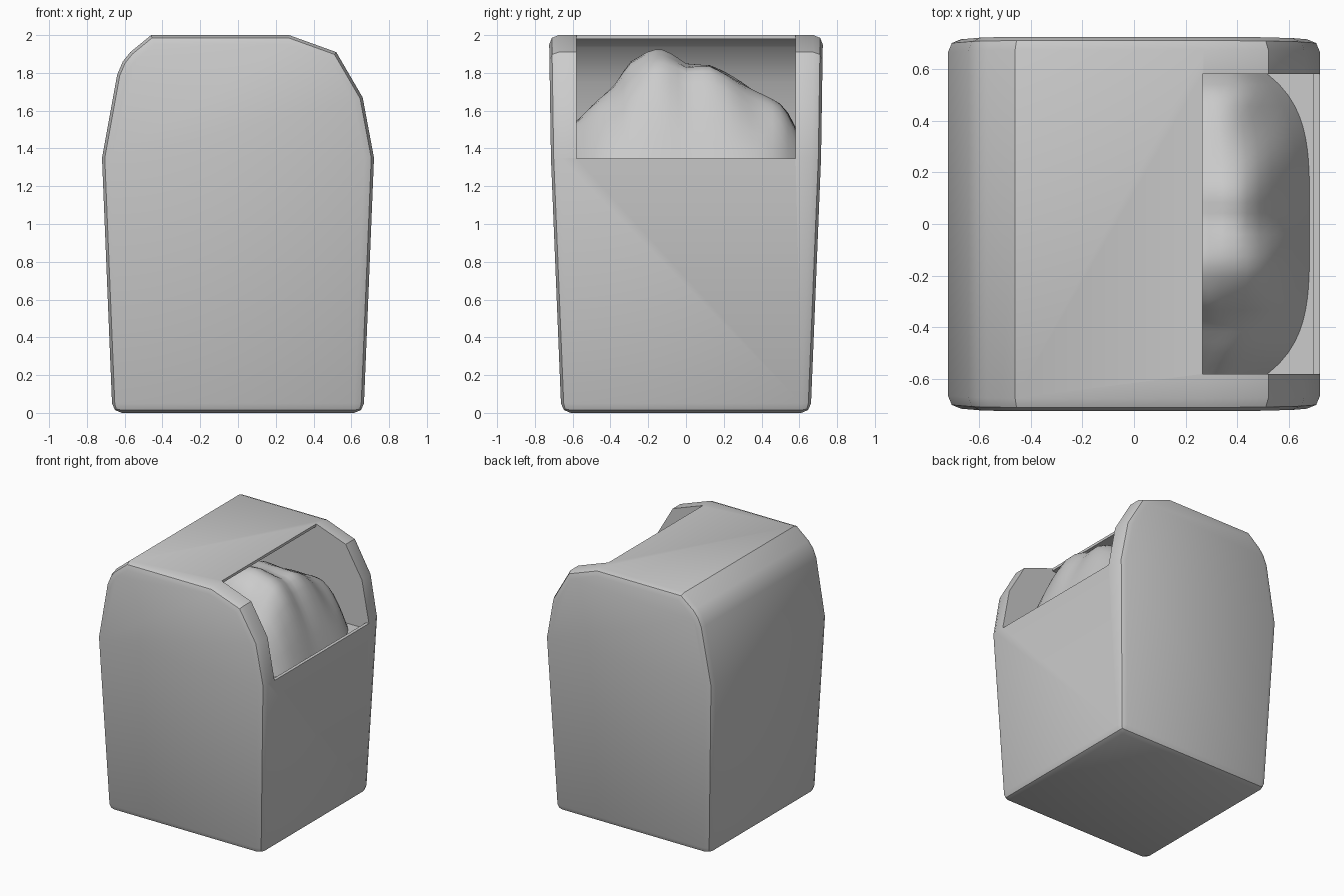
import bpy, bmesh
from mathutils import Vector, noise

if "Cube" in bpy.data.objects:
    bpy.data.objects.remove(bpy.data.objects["Cube"])


def prism(name, profile, half_y):
    """Extrude an x-z profile symmetrically along y."""
    bm = bmesh.new()
    face = bm.faces.new([bm.verts.new((x, -half_y, z)) for x, z in profile])
    ext = bmesh.ops.extrude_face_region(bm, geom=[face])
    for v in ext["geom"]:
        if isinstance(v, bmesh.types.BMVert):
            v.co.y = half_y
    bmesh.ops.recalc_face_normals(bm, faces=bm.faces)
    return bm, name


def to_object(bm, name):
    me = bpy.data.meshes.new(name)
    bm.to_mesh(me)
    bm.free()
    ob = bpy.data.objects.new(name, me)
    bpy.context.collection.objects.link(ob)
    return ob


def activate(ob):
    bpy.ops.object.select_all(action="DESELECT")
    ob.select_set(True)
    bpy.context.view_layer.objects.active = ob


# Bin body: rounded-top profile, slightly tapered toward the base
outline = [(-.665, 0), (.665, 0), (.72, 1.35), (.66, 1.67), (.52, 1.91),
           (.27, 2), (-.46, 2), (-.57, 1.91), (-.61, 1.86), (-.64, 1.79),
           (-.72, 1.35)]
bm, name = prism("bin_body", outline, .72)
bmesh.ops.bisect_plane(bm, geom=bm.verts[:] + bm.edges[:] + bm.faces[:],
                       plane_co=(0, 0, 1.35), plane_no=(0, 0, 1), dist=1e-4)
for v in bm.verts:
    half = .66 + .055 * v.co.z / 1.35 if v.co.z < 1.36 else .715 + .01 * (v.co.z - 1.35) / .65
    v.co.y = half if v.co.y > 0 else -half
body = to_object(bm, name)

bev = body.modifiers.new("edges", "BEVEL")
bev.limit_method = "ANGLE"
bev.angle_limit = 1.0
bev.width = .05
bev.segments = 2

# Hood cavity and its open side
cavity = [(.85, 1.348), (.85, 2.1), (.265, 2.1), (.265, 1.98), (-.44, 1.975),
          (-.5, 1.935), (-.62, 1.75), (-.69, 1.35), (-.69, 1.3),
          (.695, 1.3), (.695, 1.348)]
cutter = to_object(*prism("opening_cutter", cavity, .58))
cutter.hide_render = True
cut = body.modifiers.new("opening", "BOOLEAN")
cut.operation = "DIFFERENCE"
cut.solver = "EXACT"
cut.object = cutter

activate(body)
for m in ("edges", "opening"):
    bpy.ops.object.modifier_apply(modifier=m)
bpy.data.objects.remove(cutter)
bpy.ops.object.shade_smooth_by_angle(angle=.6)

# Heap of contents: lumpy ridge falling off to the rim
RIDGE = [(-.582, 1.53), (-.48, 1.64), (-.38, 1.73), (-.3, 1.85), (-.2, 1.915),
         (-.14, 1.93), (-.07, 1.9), (0, 1.85), (.13, 1.84), (.3, 1.74),
         (.52, 1.62), (.582, 1.5)]


def ridge(y):
    for (a, za), (b, zb) in zip(RIDGE, RIDGE[1:]):
        if y <= b:
            return za + (zb - za) * (y - a) / (b - a)
    return RIDGE[-1][1]


NX, NY = 28, 28
bm = bmesh.new()
rows = []
for j in range(NY + 1):
    y = -.582 + 1.164 * j / NY
    reach = .68 * (1 - (abs(y) / .72) ** 4) ** .5
    row = []
    for i in range(NX + 1):
        x = reach * (2 * i / NX - 1)
        w = (x - .25) / (reach - .25) if x > .25 else (.25 - x) / (reach + .25)
        lump = noise.noise(Vector((x * 5, y * 5, .3))) * .05 * w * (1 - w) * 4
        z = 1.3 + (ridge(y) - 1.3) * (1 - w ** 2.6) + lump
        row.append(bm.verts.new((x, y, z)))
    rows.append(row)
for r0, r1 in zip(rows, rows[1:]):
    for i in range(NX):
        bm.faces.new((r0[i], r0[i + 1], r1[i + 1], r1[i]))
heap = to_object(bm, "contents_heap")
activate(heap)
bpy.ops.object.shade_smooth_by_angle(angle=.8)
